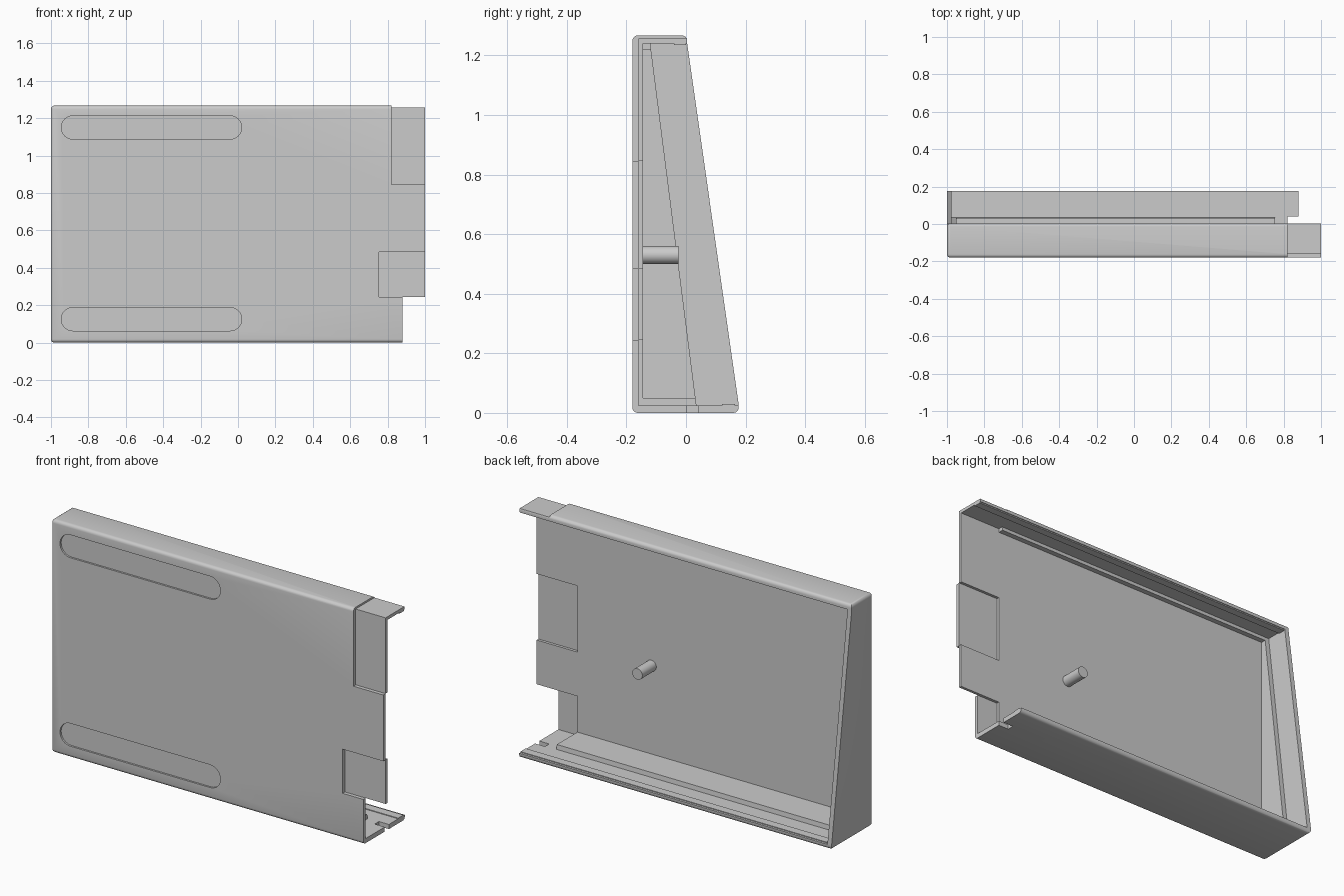
import bpy, bmesh, math
from mathutils import Vector

if "Cube" in bpy.data.objects:
    bpy.data.objects.remove(bpy.data.objects["Cube"], do_unlink=True)

grey = bpy.data.materials.new("light grey plastic")
grey.use_nodes = True
grey.diffuse_color = (0.6, 0.6, 0.6, 1)
grey.node_tree.nodes["Principled BSDF"].inputs["Base Color"].default_value = (0.6, 0.6, 0.6, 1)


def prism(name, points, offset, bevel_rule=None, radius=0.018):
    """Extrude a closed loop of 3D points along an offset."""
    bm = bmesh.new()
    start = [bm.verts.new(p) for p in points]
    end = [bm.verts.new(Vector(p) + Vector(offset)) for p in points]
    bm.faces.new(start)
    bm.faces.new(end[::-1])
    n = len(points)
    for i in range(n):
        j = (i + 1) % n
        bm.faces.new((start[j], start[i], end[i], end[j]))
    bmesh.ops.recalc_face_normals(bm, faces=bm.faces[:])
    if bevel_rule:
        edges = [e for e in bm.edges if bevel_rule(*[v.co for v in e.verts])]
        bmesh.ops.bevel(bm, geom=edges, offset=radius, segments=4, profile=0.5,
                        affect='EDGES', clamp_overlap=True)
    mesh = bpy.data.meshes.new(name)
    bm.to_mesh(mesh)
    bm.free()
    mesh.materials.append(grey)
    obj = bpy.data.objects.new(name, mesh)
    bpy.context.collection.objects.link(obj)
    return obj


def side_prism(name, x0, x1, yz, rule=None):
    return prism(name, [(x0, y, z) for y, z in yz], (x1 - x0, 0, 0), rule)


def box(name, x, y, z):
    return side_prism(name, *x, [(y[0], z[0]), (y[1], z[0]), (y[1], z[1]), (y[0], z[1])])


def cut(target, cutter):
    cutter.hide_render = True
    mod = target.modifiers.new("cut", 'BOOLEAN')
    mod.operation = 'DIFFERENCE'
    mod.solver = 'EXACT'
    mod.object = cutter
    bpy.context.view_layer.objects.active = target
    bpy.ops.object.modifier_apply(modifier=mod.name)
    bpy.data.objects.remove(cutter, do_unlink=True)


# Main levels of the shell
FRONT, SEAM, INNER = -0.18, -0.16, -0.145
FLOOR, CEILING, TOP = 0.025, 1.24, 1.267
FAR = 2.0


def rounded(a, b):
    if min(a.x, b.x) > 0.9:
        return False                      # open end stays sharp
    if abs(a.x - b.x) > 1:                # long edges, only true corners
        return a.z < 0.001 or a.z > TOP - 0.001
    return a.y < FRONT + 0.001 and b.y < FRONT + 0.001 or abs(a.z - b.z) < 0.001


# Wedge-sided outer body
shell = side_prism("shell", -1, 1, [(FRONT, 0), (0.177, 0), (0.177, 0.026), (0.004, 1.24),
                                    (0.004, TOP), (FRONT, TOP)], rounded)

# Main cavity, then the sloping ledge and the thin open end
cut(shell, box("cavity", (-0.95, FAR), (INNER, 1), (0.05, 1.22)))
cut(shell, side_prism("ledge", -0.975, FAR,
                      [(0.035, FLOOR), (1, FLOOR), (1, CEILING), (-0.12, CEILING)]))
cut(shell, box("end_relief", (0.755, FAR), (INNER, 1), (FLOOR, CEILING)))

# Interlocking half-thickness tongues at the open end
cut(shell, box("upper_front_step", (0.82, FAR), (-1, SEAM), (0.845, FAR)))
cut(shell, box("top_step", (0.82, FAR), (-1, 1), (1.257, FAR)))
cut(shell, box("lower_front_step", (0.755, FAR), (-1, SEAM), (0.245, 0.485)))
cut(shell, box("middle_back_step", (0.755, FAR), (SEAM, 0), (0.485, 0.845)))
cut(shell, box("bottom_back_step", (0.755, FAR), (SEAM, 0), (FLOOR, 0.245)))
cut(shell, box("bottom_corner", (0.88, FAR), (-1, 1), (-1, 0.245)))
cut(shell, box("floor_notch", (0.82, FAR), (0.004, 0.04), (-1, 0.1)))

# Shallow rounded grooves for feet on the front
for z in (0.125, 1.15):
    r, ends = 0.062, (-0.042, -0.883)
    loop = []
    for k, cx in enumerate(ends):
        for i in range(17):
            a = math.pi * (k - 0.5 + i / 16)
            loop.append((cx + r * math.cos(a), FRONT - 0.05, z + r * math.sin(a)))
    cut(shell, prism("foot_groove", loop, (0, 0.06, 0)))

# Snap ribs along the open back edges
box("top_snap_rib", (-0.975, 1), (-0.04, 0.0), (1.234, 1.245))
box("bottom_snap_rib", (-0.975, 0.88), (0.12, 0.165), (0.02, 0.029))

# Support peg on the inner face
ring = [(0.31 + 0.03 * math.cos(i * math.pi / 16), INNER - 0.005,
         0.53 + 0.03 * math.sin(i * math.pi / 16)) for i in range(32)]
peg = prism("support_peg", ring, (0, 0.125, 0))

for obj in (shell, peg):
    bpy.ops.object.select_all(action='DESELECT')
    obj.select_set(True)
    bpy.context.view_layer.objects.active = obj
    bpy.ops.object.shade_smooth_by_angle(angle=math.radians(30))
